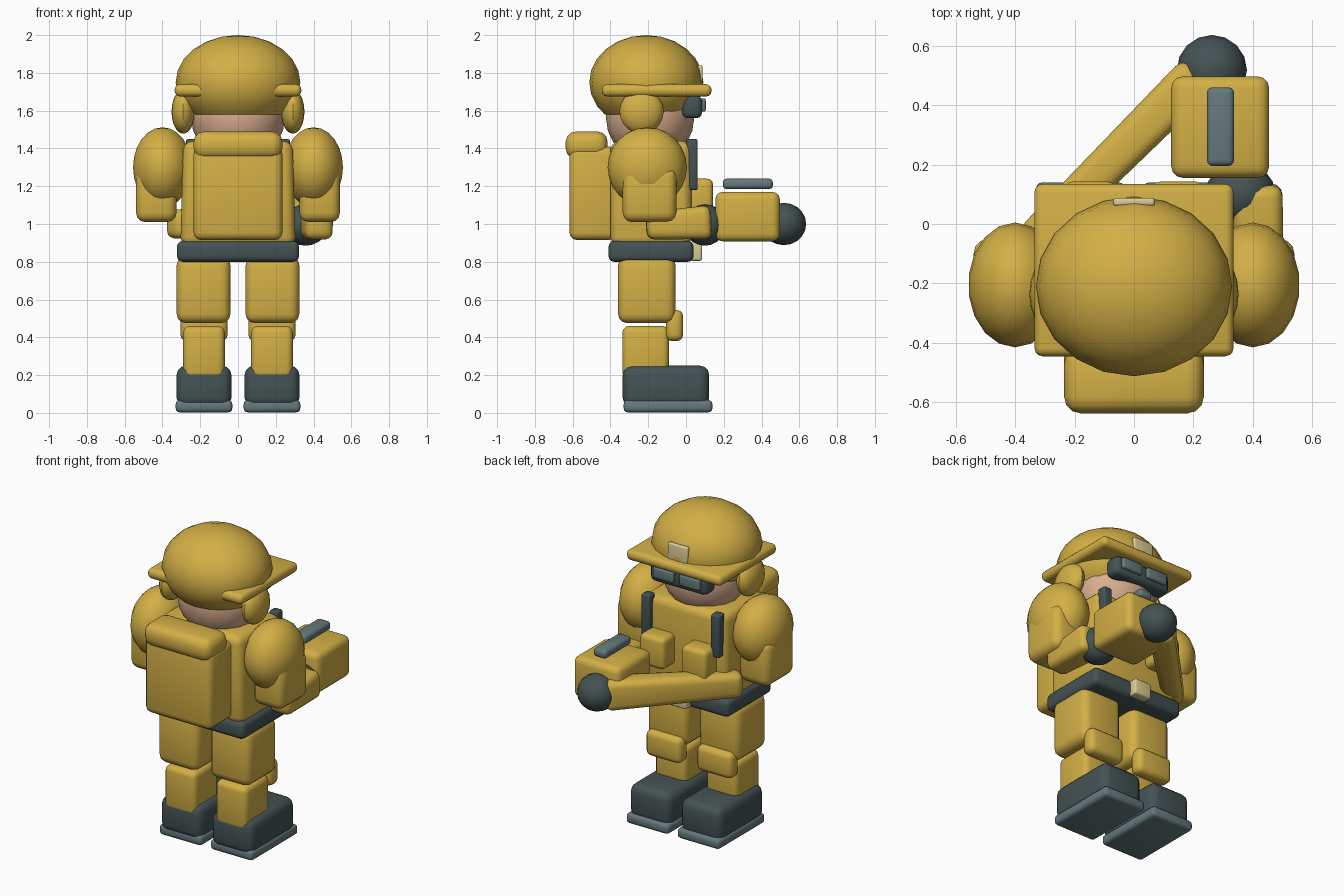
import bpy, bmesh, math
from mathutils import Vector, Matrix

if "Cube" in bpy.data.objects:
    bpy.data.objects.remove(bpy.data.objects["Cube"])


def material(name, rgb):
    m = bpy.data.materials.new(name)
    m.diffuse_color = (*rgb, 1)
    m.use_nodes = True
    m.node_tree.nodes["Principled BSDF"].inputs["Base Color"].default_value = m.diffuse_color
    return m


YELLOW = material("mustard cloth", (0.65, 0.43, 0.06))
DARK = material("dark slate", (0.058, 0.084, 0.088))
GREY = material("blue grey", (0.13, 0.19, 0.205))
SKIN = material("skin", (0.70, 0.42, 0.27))
CREAM = material("pale cream", (0.70, 0.60, 0.30))


def finish(bm, name, mat):
    bmesh.ops.recalc_face_normals(bm, faces=bm.faces)
    me = bpy.data.meshes.new(name)
    bm.to_mesh(me)
    bm.free()
    ob = bpy.data.objects.new(name, me)
    bpy.context.collection.objects.link(ob)
    me.materials.append(mat)
    bpy.ops.object.select_all(action='DESELECT')
    ob.select_set(True)
    bpy.context.view_layer.objects.active = ob
    bpy.ops.object.shade_smooth_by_angle(angle=math.radians(35))
    return ob


def box(name, mat, x, y, z, bevel=0.03, top=1.0):
    """Rounded box from its x, y and z ranges; top scales the upper face in x."""
    bm = bmesh.new()
    bmesh.ops.create_cube(bm, size=1)
    for v in bm.verts:
        s = top if v.co.z > 0 else 1
        v.co = [(r[0] + r[1]) / 2 + c * k * (r[1] - r[0])
                for r, c, k in zip((x, y, z), v.co, (s, 1, 1))]
    bmesh.ops.bevel(bm, geom=bm.edges[:], offset=bevel, segments=3,
                    profile=0.5, affect='EDGES', clamp_overlap=True)
    return finish(bm, name, mat)


def ball(name, mat, centre, radii, segments=16, rings=10, cut=None):
    """Ellipsoid, optionally cut flat and capped at a height."""
    bm = bmesh.new()
    bmesh.ops.create_uvsphere(bm, u_segments=segments, v_segments=rings, radius=1)
    for v in bm.verts:
        v.co = Vector(c + p * r for c, p, r in zip(centre, v.co, radii))
    if cut is not None:
        bmesh.ops.bisect_plane(bm, geom=bm.verts[:] + bm.edges[:] + bm.faces[:],
                               plane_co=(0, 0, cut), plane_no=(0, 0, -1), clear_outer=True)
        bmesh.ops.holes_fill(bm, edges=[e for e in bm.edges if e.is_boundary])
    return finish(bm, name, mat)


def limb(name, mat, start, end, width, height, taper=0.8):
    """Rounded bar between two points, thinner at its start."""
    a, b = Vector(start), Vector(end)
    bm = bmesh.new()
    bmesh.ops.create_cube(bm, size=1)
    for v in bm.verts:
        k = taper if v.co.y < 0 else 1
        v.co = Vector((v.co.x * width * k, v.co.y * (b - a).length, v.co.z * height * k))
    bmesh.ops.bevel(bm, geom=bm.edges[:], offset=0.04, segments=3,
                    profile=0.5, affect='EDGES', clamp_overlap=True)
    turn = (b - a).to_track_quat('Y', 'Z').to_matrix().to_4x4()
    bm.transform(Matrix.Translation((a + b) / 2) @ turn)
    return finish(bm, name, mat)


def span(side, lo, hi):
    return tuple(sorted((side * lo, side * hi)))


# Head and helmet
ball("head", SKIN, (0, -0.19, 1.57), (0.25, 0.235, 0.25))
ball("helmet_dome", YELLOW, (0, -0.21, 1.75), (0.33, 0.302, 0.25), 20, 12, cut=1.58)
box("helmet_brim", YELLOW, (-0.335, 0.335), (-0.445, 0.135), (1.675, 1.74), 0.028)
box("helmet_badge", CREAM, (-0.07, 0.07), (0.06, 0.088), (1.70, 1.84), 0.01)
box("goggle_frame", DARK, (-0.2, 0.2), (-0.02, 0.085), (1.56, 1.68), 0.03)

# Torso, belt and backpack
box("torso", YELLOW, (-0.305, 0.305), (-0.40, 0.03), (0.88, 1.44), 0.05, top=0.95)
box("belt", DARK, (-0.323, 0.323), (-0.41, 0.04), (0.80, 0.91), 0.03)
box("belt_buckle", CREAM, (-0.06, 0.06), (0.02, 0.085), (0.805, 0.905), 0.012)
box("backpack", YELLOW, (-0.235, 0.235), (-0.617, -0.37), (0.915, 1.41), 0.04)
box("bedroll", YELLOW, (-0.235, 0.235), (-0.637, -0.415), (1.345, 1.49), 0.055)

# Paired parts
for side, label in ((-1, "left"), (1, "right")):
    ball(label + "_ear_guard", YELLOW, (side * 0.29, -0.235, 1.595), (0.062, 0.117, 0.117))
    box(label + "_goggle_lens", GREY, span(side, 0.02, 0.165), (0.07, 0.105), (1.595, 1.665), 0.012)
    box(label + "_chest_strap", DARK, span(side, 0.215, 0.275), (0.0, 0.062), (1.18, 1.45), 0.012)
    box(label + "_chest_pouch", YELLOW, span(side, 0.06, 0.235), (0.0, 0.143), (1.04, 1.24), 0.03)
    ball(label + "_shoulder", YELLOW, (side * 0.4, -0.205, 1.30), (0.158, 0.21, 0.212), 18, 12)
    box(label + "_upper_arm", YELLOW, span(side, 0.325, 0.54), (-0.335, -0.05), (1.01, 1.30), 0.05)
    box(label + "_thigh", YELLOW, span(side, 0.04, 0.325), (-0.36, -0.055), (0.475, 0.83), 0.05)
    box(label + "_knee_pad", YELLOW, span(side, 0.055, 0.305), (-0.107, -0.015), (0.38, 0.545), 0.035)
    box(label + "_shin", YELLOW, span(side, 0.07, 0.29), (-0.337, -0.09), (0.18, 0.46), 0.035)
    box(label + "_boot", DARK, span(side, 0.035, 0.325), (-0.335, 0.123), (0.03, 0.25), 0.05)
    box(label + "_sole", GREY, span(side, 0.03, 0.33), (-0.33, 0.14), (0.003, 0.068), 0.022)

# Forearms reaching to the hand-held case
limb("left_forearm", YELLOW, (-0.35, -0.063, 1.0), (0.22, 0.507, 1.0), 0.15, 0.19)
limb("right_forearm", YELLOW, (0.43, -0.21, 0.99), (0.41, 0.13, 1.01), 0.18, 0.18)
ball("left_hand", DARK, (0.262, 0.518, 1.0), (0.118, 0.118, 0.112))
ball("right_hand", DARK, (0.358, 0.10, 0.995), (0.118, 0.11, 0.11))
box("held_case", YELLOW, (0.125, 0.455), (0.155, 0.497), (0.908, 1.17), 0.04)
box("case_top_plate", GREY, (0.245, 0.337), (0.195, 0.46), (1.185, 1.24), 0.02)
